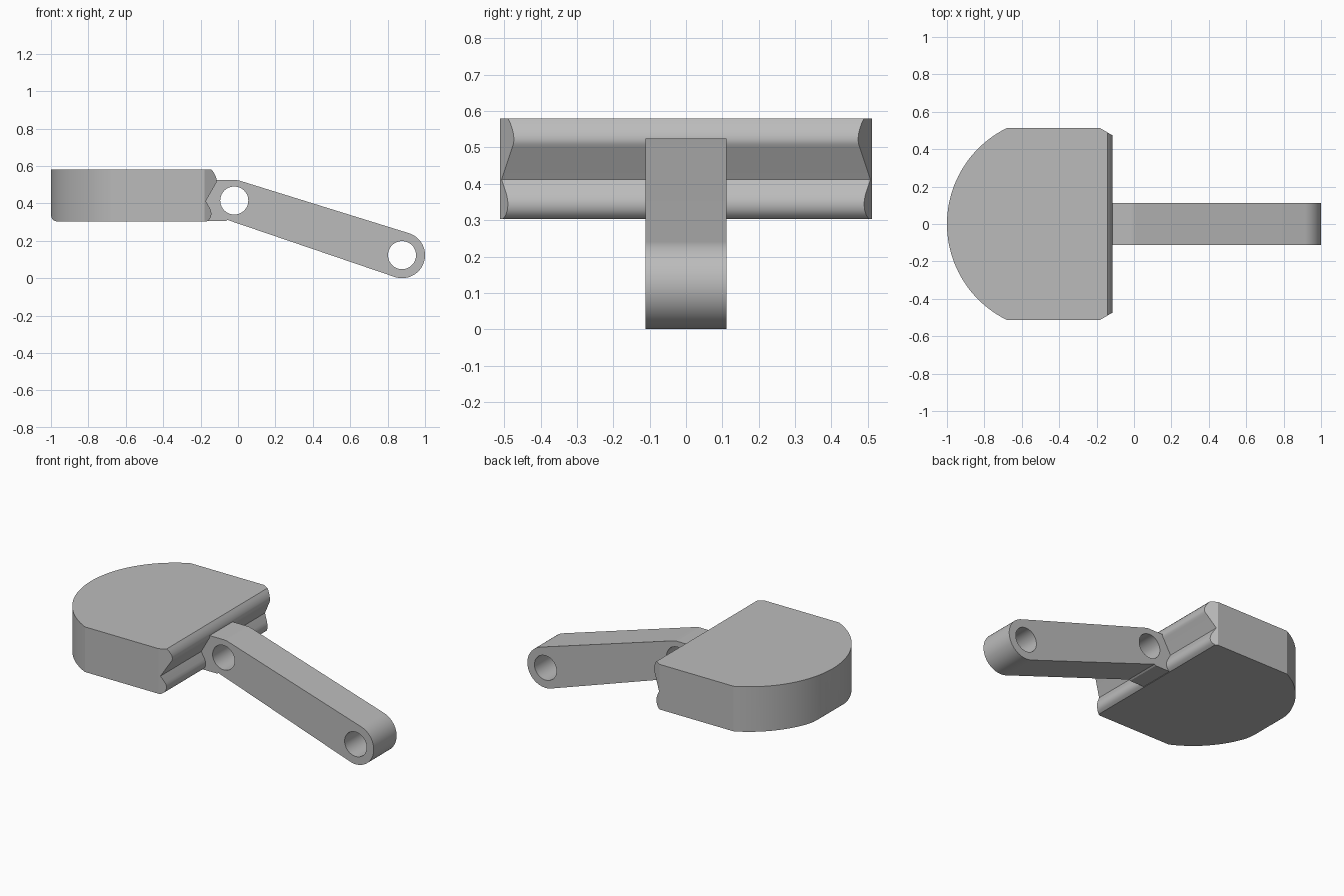
import bpy, bmesh
from math import cos, sin, pi, atan2, asin, hypot, radians
from mathutils import Vector

cube = bpy.data.objects.get("Cube")
if cube:
    bpy.data.objects.remove(cube, do_unlink=True)

grey = bpy.data.materials.new("plain grey")
grey.use_nodes = True
COLOUR = (0.5, 0.5, 0.5, 1)
grey.diffuse_color = COLOUR
grey.node_tree.nodes["Principled BSDF"].inputs["Base Color"].default_value = COLOUR


def arc(cx, cy, r, start, end, n):
    """Points along a circular arc, angles in radians."""
    return [(cx + r * cos(start + (end - start) * i / n),
             cy + r * sin(start + (end - start) * i / n)) for i in range(n + 1)]


def prism(name, outline, low, high, axis):
    """Extrude a 2D outline along z (xy outline) or y (xz outline)."""
    def place(p, d):
        return (p[0], p[1], d) if axis == "z" else (p[0], d, p[1])
    bm = bmesh.new()
    face = bm.faces.new([bm.verts.new(place(p, low)) for p in outline])
    new = bmesh.ops.extrude_face_region(bm, geom=[face])["geom"]
    verts = [v for v in new if isinstance(v, bmesh.types.BMVert)]
    offset = Vector(place((0, 0), high - low))
    bmesh.ops.translate(bm, verts=verts, vec=offset)
    bmesh.ops.recalc_face_normals(bm, faces=bm.faces)
    mesh = bpy.data.meshes.new(name)
    bm.to_mesh(mesh)
    bm.free()
    mesh.materials.append(grey)
    obj = bpy.data.objects.new(name, mesh)
    bpy.context.collection.objects.link(obj)
    return obj


def activate(obj):
    bpy.ops.object.select_all(action="DESELECT")
    obj.select_set(True)
    bpy.context.view_layer.objects.active = obj


def boolean(obj, tool, operation):
    """Apply a boolean and discard the tool."""
    mod = obj.modifiers.new("cut", "BOOLEAN")
    mod.operation, mod.solver, mod.object = operation, "EXACT", tool
    activate(obj)
    bpy.ops.object.modifier_apply(modifier=mod.name)
    bpy.data.objects.remove(tool, do_unlink=True)


def smooth(obj):
    activate(obj)
    bpy.ops.object.shade_smooth_by_angle(angle=radians(25))


# Head: round-backed plan with chamfered front corners
half, base, top = 0.512, 0.303, 0.58
radius, centre = 0.571, -0.429
sweep = asin(half / radius)
plan = arc(centre, 0, radius, pi - sweep, pi + sweep, 48)
plan += [(-0.18, -half), (-0.1, -0.465), (-0.1, 0.465), (-0.18, half)]
head = prism("head", plan, base, top, "z")

# Side profile: grooved, lipped front and a softened lower back edge
profile = [(-1.1, top), (-0.143, top)]
profile += [(-0.131, 0.567), (-0.122, 0.551), (-0.116, 0.536), (-0.114, 0.522),
            (-0.116, 0.51), (-0.122, 0.5), (-0.172, 0.412), (-0.15, 0.373),
            (-0.144, 0.358), (-0.142, 0.343), (-0.145, 0.327), (-0.153, 0.313),
            (-0.167, base)]
profile += arc(-0.965, base + 0.035, 0.035, -pi / 2, -pi, 8) + [(-1.1, base + 0.035)]
# widen the tool beyond the head where the two would share a plane
profile = [(x, z + 0.001 if z == top else z) for x, z in profile]
boolean(head, prism("profile_tool", profile, -0.7, 0.7, "y"), "INTERSECT")
smooth(head)

# Arm: straight root, then a link tangent to a boss round each pin hole
x1, z1, r1 = -0.02, 0.415, 0.11
x2, z2, r2 = 0.877, 0.123, 0.123
slope = atan2(z2 - z1, x2 - x1)
lean = asin((r2 - r1) / hypot(x2 - x1, z2 - z1))
upper, lower = slope + pi / 2 + lean, slope - pi / 2 - lean
link = [(-0.19, z1 + r1)] + arc(x1, z1, r1, pi / 2, upper, 8)
link += arc(x2, z2, r2, upper, lower, 40)
link += arc(x1, z1, r1, lower, -pi / 2, 8)[:1] + [(-0.065, 0.305), (-0.19, 0.305)]
arm = prism("arm", link, -0.111, 0.111, "y")
for x, z in ((x1, z1), (x2, z2)):
    pin = prism("pin_tool", arc(x, z, 0.075, 0, 2 * pi, 48)[:-1], -0.3, 0.3, "y")
    boolean(arm, pin, "DIFFERENCE")
smooth(arm)
